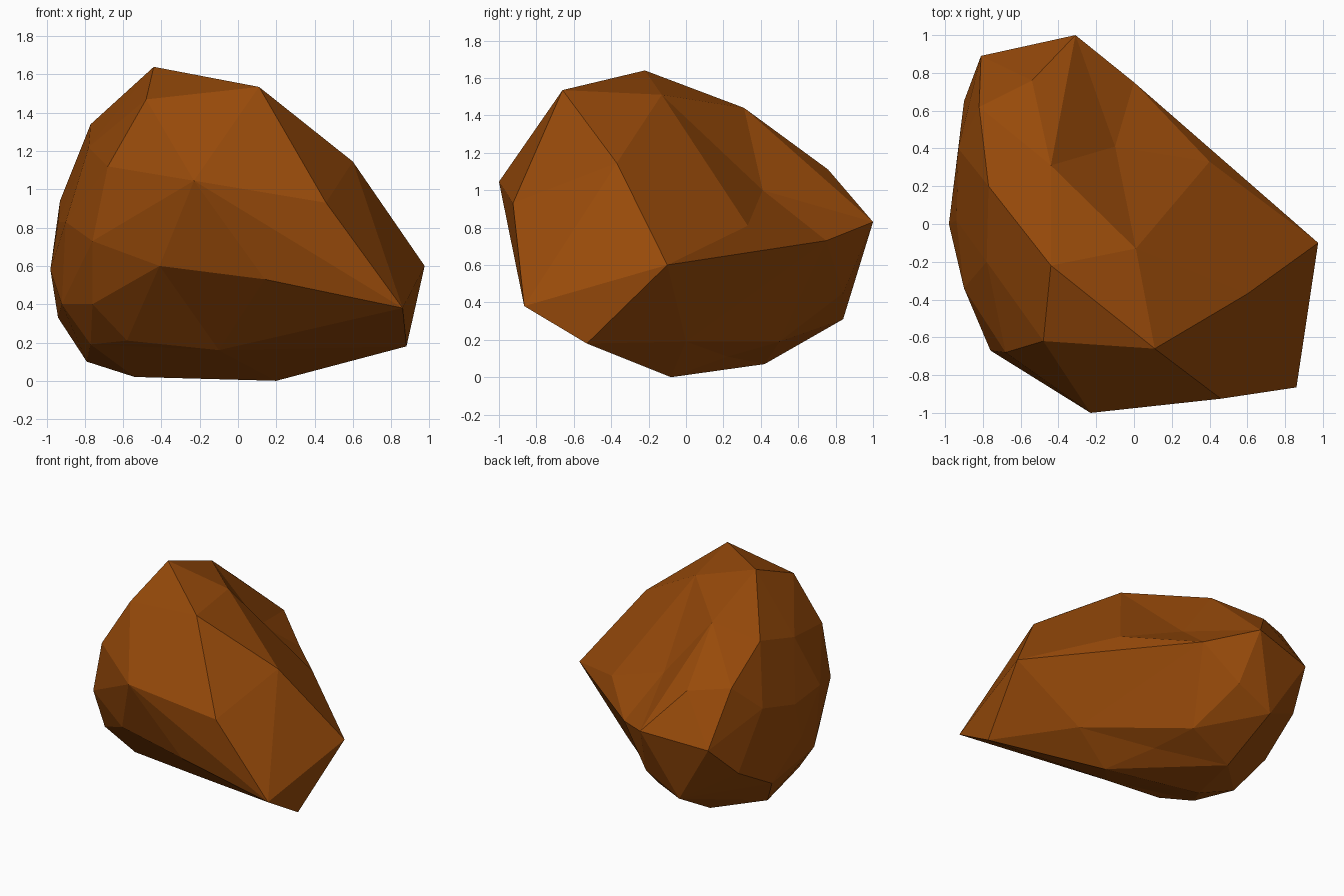
import bpy
import bmesh
from mathutils import Vector

# Corner points of the faceted boulder, grouped by level
crown = [(-.44, -.22, 1.64), (.11, -.66, 1.535), (.01, -.13, 1.51), (-.48, -.62, 1.47),
         (-.44, .31, 1.44), (-.77, .2, 1.34), (-.78, -.2, 1.22), (.6, -.37, 1.145),
         (-.82, .62, 1.15), (-.68, -.68, 1.12), (-.54, .76, 1.11), (-.23, -1, 1.045)]
waist = [(.46, -.925, .93), (-.93, .4, .94), (-.94, .02, .83), (-.9, -.34, .83),
         (-.31, 1, .83), (-.81, .89, .77), (-.76, -.67, .73),
         (.975, -.1, .6), (-.41, -.82, .6), (-.98, 0, .58),
         (.14, -.88, .53), (-.9, .65, .53), (-.25, .84, .45)]
base = [(-.76, -.53, .4), (-.92, -.24, .4), (.86, -.865, .38), (-.94, .3, .33),
        (-.53, .84, .31), (-.58, -.42, .21), (-.77, -.27, .19), (.88, -.53, .18),
        (-.79, .14, .1), (-.5, .42, .07), (-.54, .06, .02), (.2, -.08, 0)]

# Hollows: pushed out from the centre while hulling, then pulled back in
centre = Vector((-.1, 0, .75))
hollows = [((.4, .33, .81), 1.15), ((0, .75, .73), 1.15), ((-.1, .41, 1.0), 1.4),
           ((-.36, .6, .29), 1.1), ((-.12, .5, .19), 1.12), ((.5, 0, .19), 1.15),
           ((-.1, -.4, .16), 1.1), ((0, .22, .11), 1.1)]

bm = bmesh.new()
for p in crown + waist + base:
    bm.verts.new(p)
pulled = []
for p, push in hollows:
    pulled.append((bm.verts.new(centre.lerp(Vector(p), push)), p))
bmesh.ops.convex_hull(bm, input=bm.verts[:])
bmesh.ops.delete(bm, geom=[v for v in bm.verts if not v.link_faces], context='VERTS')
for vert, p in pulled:
    if vert.is_valid:
        vert.co = p
bmesh.ops.recalc_face_normals(bm, faces=bm.faces[:])

mesh = bpy.data.meshes.new("boulder")
bm.to_mesh(mesh)
bm.free()

# Single rusty brown colour, flat facets
brown = bpy.data.materials.new("rust_brown")
brown.diffuse_color = (0.31, 0.068, 0.003, 1)
mesh.materials.append(brown)
boulder = bpy.data.objects.new("boulder", mesh)
bpy.context.collection.objects.link(boulder)
